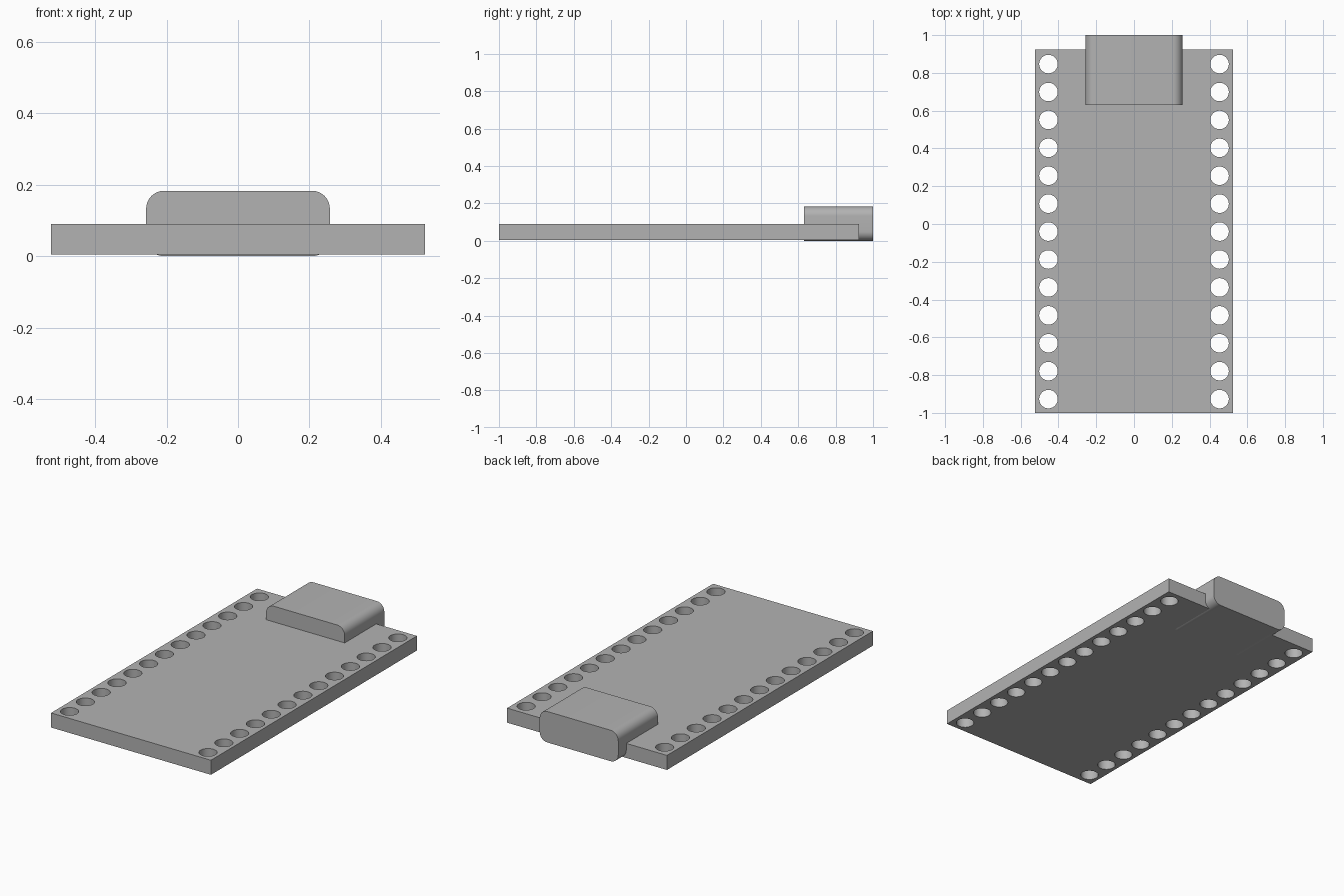
import bpy
import bmesh
from mathutils import Matrix, Vector

cube = bpy.data.objects.get("Cube")
if cube:
    bpy.data.objects.remove(cube, do_unlink=True)

grey = bpy.data.materials.new("plain grey")
grey.use_nodes = True
grey.diffuse_color = (0.45, 0.45, 0.45, 1)
grey.node_tree.nodes["Principled BSDF"].inputs["Base Color"].default_value = grey.diffuse_color


def add_box(bm, low, high):
    low, high = Vector(low), Vector(high)
    place = Matrix.Translation((low + high) / 2) @ Matrix.Diagonal((*(high - low), 1))
    bmesh.ops.create_cube(bm, size=1, matrix=place)


def finish(name, bm):
    mesh = bpy.data.meshes.new(name)
    bm.to_mesh(mesh)
    bm.free()
    mesh.materials.append(grey)
    obj = bpy.data.objects.new(name, mesh)
    bpy.context.collection.objects.link(obj)
    return obj


def activate(obj):
    bpy.ops.object.select_all(action='DESELECT')
    obj.select_set(True)
    bpy.context.view_layer.objects.active = obj


# Flat circuit board
bm = bmesh.new()
add_box(bm, (-0.523, -1, 0.004), (0.523, 0.925, 0.09))
board = finish("circuit_board", bm)

# Two rows of pin holes cut through the board
bm = bmesh.new()
for side in (-1, 1):
    for i in range(13):
        spot = Matrix.Translation((side * 0.453, -0.927 + i * 0.1478, 0.05))
        bmesh.ops.create_cone(bm, cap_ends=True, segments=40, radius1=0.049,
                              radius2=0.049, depth=0.3, matrix=spot)
cutter = finish("pin_hole_cutter", bm)
cutter.hide_render = True

cut = board.modifiers.new("pin_holes", 'BOOLEAN')
cut.operation = 'DIFFERENCE'
cut.solver = 'EXACT'
cut.object = cutter
activate(board)
bpy.ops.object.modifier_apply(modifier=cut.name)
bpy.data.objects.remove(cutter, do_unlink=True)
bpy.ops.object.shade_smooth_by_angle()

# Connector shell, rounded along its long edges
bm = bmesh.new()
add_box(bm, (-0.257, 0.63, 0), (0.257, 1, 0.183))
long_edges = [e for e in bm.edges
              if abs(e.verts[0].co.y - e.verts[1].co.y) > 0.1]
bmesh.ops.bevel(bm, geom=long_edges, offset=0.05, segments=10,
                profile=0.5, affect='EDGES')
connector = finish("connector_shell", bm)
activate(connector)
bpy.ops.object.shade_smooth_by_angle()
